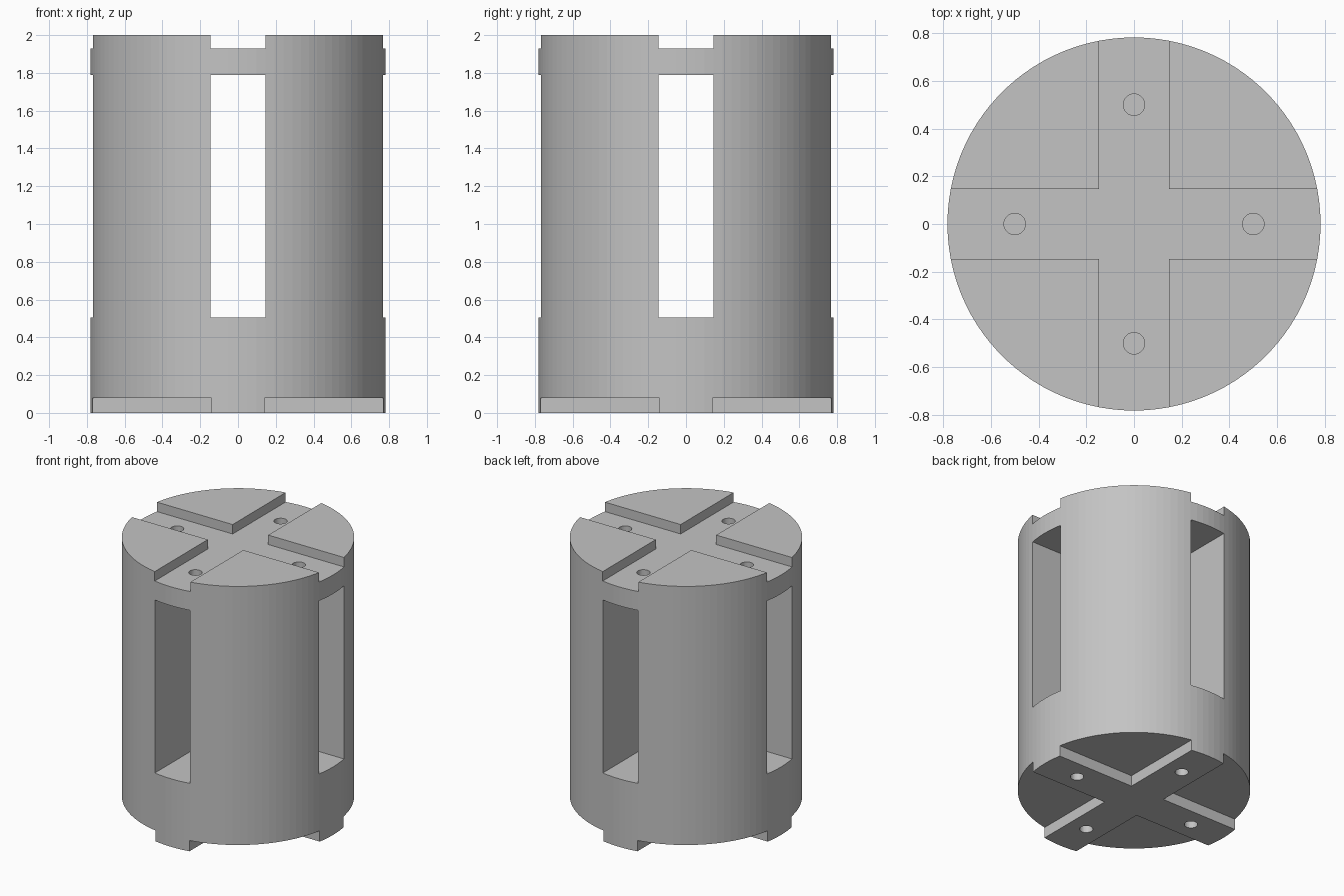
import bpy
import bmesh
import math
from mathutils import Matrix, Vector

cube = bpy.data.objects.get("Cube")
if cube:
    bpy.data.objects.remove(cube, do_unlink=True)

RADIUS = 0.782
HEIGHT = 2.0
REACH = 1.0          # cutters run past the cylinder wall

grey = bpy.data.materials.new("Plain grey")
grey.use_nodes = True
colour = (0.55, 0.55, 0.55, 1)
grey.diffuse_color = colour
grey.node_tree.nodes["Principled BSDF"].inputs["Base Color"].default_value = colour


def make_object(name, bm):
    bmesh.ops.recalc_face_normals(bm, faces=bm.faces)
    mesh = bpy.data.meshes.new(name)
    bm.to_mesh(mesh)
    bm.free()
    mesh.materials.append(grey)
    obj = bpy.data.objects.new(name, mesh)
    bpy.context.collection.objects.link(obj)
    return obj


def add_cylinder(bm, radius, z0, z1, sides, x=0, y=0):
    bmesh.ops.create_cone(bm, cap_ends=True, segments=sides, radius1=radius, radius2=radius,
                          depth=z1 - z0, matrix=Matrix.Translation((x, y, (z0 + z1) / 2)))


def cross_prism(name, half, z0, z1):
    """Upright prism with a plus-shaped outline."""
    bm = bmesh.new()
    corner = [Vector((REACH, -half, z0)), Vector((REACH, half, z0)), Vector((half, half, z0))]
    outline = [Matrix.Rotation(math.pi / 2 * k, 3, 'Z') @ p for k in range(4) for p in corner]
    face = bm.faces.new([bm.verts.new(p) for p in outline])
    extruded = bmesh.ops.extrude_face_region(bm, geom=[face])
    bmesh.ops.translate(bm, vec=(0, 0, z1 - z0),
                        verts=[v for v in extruded["geom"] if isinstance(v, bmesh.types.BMVert)])
    return make_object(name, bm)


def corner_blocks(name, half, z0, z1):
    """Four blocks that leave a plus shape between them."""
    bm = bmesh.new()
    size = REACH - half
    mid = (REACH + half) / 2
    for sx in (-1, 1):
        for sy in (-1, 1):
            place = Matrix.Translation((sx * mid, sy * mid, (z0 + z1) / 2))
            bmesh.ops.create_cube(bm, size=1, matrix=place @ Matrix.Diagonal((size, size, z1 - z0, 1)))
    return make_object(name, bm)


def hole_ring(name, z0, z1):
    """Four screw holes, one on each arm of the cross."""
    bm = bmesh.new()
    for k in range(4):
        a = math.pi / 2 * k
        add_cylinder(bm, 0.045, z0, z1, 32, 0.5 * math.cos(a), 0.5 * math.sin(a))
    return make_object(name, bm)


def cut(target, cutter):
    mod = target.modifiers.new(cutter.name, 'BOOLEAN')
    mod.operation = 'DIFFERENCE'
    mod.solver = 'EXACT'
    mod.object = cutter
    bpy.context.view_layer.objects.active = target
    bpy.ops.object.modifier_apply(modifier=mod.name)
    bpy.data.objects.remove(cutter, do_unlink=True)


# Main drum
bm = bmesh.new()
add_cylinder(bm, RADIUS, 0, HEIGHT, 100)
body = make_object("slotted_cylinder_body", bm)

# Crossing windows through the middle
cut(body, cross_prism("window_cutter", 0.145, 0.505, 1.79))
# Cross channel in the top
cut(body, cross_prism("top_channel_cutter", 0.146, 1.93, HEIGHT + 0.2))
# Raised cross key on the underside
cut(body, corner_blocks("bottom_key_cutter", 0.14, -0.2, 0.08))
# Through holes in the top plate, blind holes in the base
cut(body, hole_ring("top_hole_cutter", 1.7, 1.97))
cut(body, hole_ring("bottom_hole_cutter", -0.1, 0.25))
